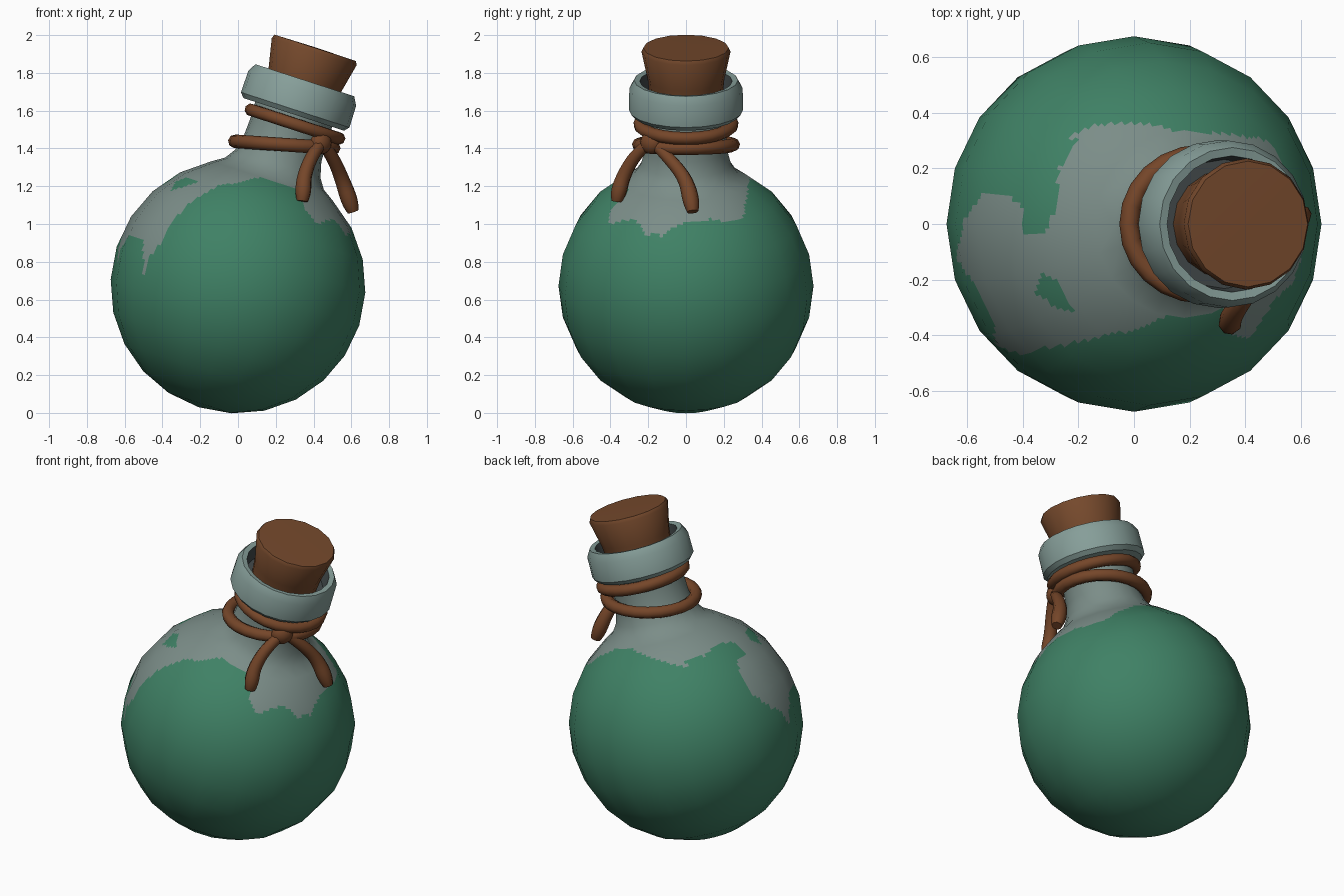
import bpy, bmesh, math
from mathutils import Matrix, Vector

if "Cube" in bpy.data.objects:
    bpy.data.objects.remove(bpy.data.objects["Cube"])

CENTRE = Vector((0, 0, 0.672))
TILT = Matrix.Translation(CENTRE) @ Matrix.Rotation(math.radians(18), 4, 'Y')
R = 0.675


def material(name, rgb):
    m = bpy.data.materials.new(name)
    lin = [((c / 255 + 0.055) / 1.055) ** 2.4 for c in rgb]
    m.diffuse_color = (*lin, 1)
    m.use_nodes = True
    m.node_tree.nodes["Principled BSDF"].inputs["Base Color"].default_value = m.diffuse_color
    return m


GREEN = material("green_liquid", (63, 129, 101))
GLASS = material("grey_glass", (123, 141, 136))
RIM = material("pale_rim_glass", (134, 158, 153))
DARK = material("dark_inside", (66, 73, 74))
CORK = material("cork_brown", (117, 73, 44))
CORD = material("cord_brown", (117, 70, 41))


def lathe(profile, segs):
    """Spin (radius, height) points around the bottle axis; face layer = profile step."""
    bm = bmesh.new()
    rings = []
    for r, t in profile:
        if r == 0:
            rings.append([bm.verts.new((0, 0, t))] * segs)
        else:
            rings.append([bm.verts.new((r * math.cos(a), r * math.sin(a), t))
                          for a in (2 * math.pi * i / segs for i in range(segs))])
    for a, b in zip(rings, rings[1:]):
        for i in range(segs):
            j = (i + 1) % segs
            bm.faces.new(list(dict.fromkeys((a[i], a[j], b[j], b[i]))))
    bmesh.ops.recalc_face_normals(bm, faces=bm.faces)
    return bm


def finish(bm, name, mats, angle=None):
    for f in bm.faces:
        f.smooth = True
    me = bpy.data.meshes.new(name)
    bm.to_mesh(me)
    bm.free()
    for m in mats:
        me.materials.append(m)
    ob = bpy.data.objects.new(name, me)
    bpy.context.collection.objects.link(ob)
    if angle:
        select(ob)
        bpy.ops.object.shade_smooth_by_angle(angle=math.radians(angle))
    return ob


def select(ob):
    bpy.ops.object.select_all(action='DESELECT')
    ob.select_set(True)
    bpy.context.view_layer.objects.active = ob


def inside(x, y, poly):
    hit = False
    for (x1, y1), (x2, y2) in zip(poly, poly[1:] + poly[:1]):
        if (y1 > y) != (y2 > y) and x < (x2 - x1) * (y - y1) / (y2 - y1) + x1:
            hit = not hit
    return hit


# Bare glass above the liquid, outlined as seen from the top
BARE = [(-.64, -.12), (-.56, -.24), (-.50, -.36), (-.50, -.44), (-.42, -.465), (-.28, -.44),
        (-.10, -.40), (0, -.38), (.15, -.32), (.27, -.27), (.33, -.31), (.36, -.40), (.42, -.41),
        (.50, -.28), (.57, -.21), (.60, -.13), (.57, .05), (.54, .20), (.49, .30), (.30, .33),
        (.20, .32), (.10, .35), (-.02, .365), (-.16, .35), (-.25, .31), (-.20, .30), (-.27, .20),
        (-.28, .05), (-.33, -.04), (-.40, -.03), (-.40, .05), (-.44, .10), (-.53, .12), (-.61, .02)]
ISLAND = [(-.34, -.17), (-.28, -.20), (-.21, -.31), (-.25, -.32), (-.35, -.25)]

# Bottle: round body flowing into the neck
profile = [(0, -R)] + [(R * math.cos(math.radians(e)), R * math.sin(math.radians(e)))
                       for e in range(-75, 61, 15)]
profile += [(.275, .625), (.238, .68), (.217, .76), (.212, .86), (.215, 1.0)]
bm = lathe(profile, 20)
bm.transform(TILT)
upper = {e for f in bm.faces if (f.calc_center_median() - CENTRE).length < R
         and f.calc_center_median().z > 0.6 and len(f.verts) == 4 for e in f.edges
         if all((v.co - CENTRE).length < R + 0.001 for v in f.verts)}
bmesh.ops.subdivide_edges(bm, edges=list(upper), cuts=8, use_grid_fill=True)
axis_inv = TILT.inverted()
for f in bm.faces:
    c = f.calc_center_median()
    neck = (axis_inv @ c).z > 0.58
    bare = c.z > 0.7 and inside(c.x, c.y, BARE) and not inside(c.x, c.y, ISLAND)
    f.material_index = 1 if neck or bare else 0
body = finish(bm, "bottle", [GREEN, GLASS])
# keep the coarse outline but shade the ball smoothly
body.data.normals_split_custom_set_from_vertices(
    [(v.co - CENTRE).normalized() if (axis_inv @ v.co).z < 0.59 else (0, 0, 0)
     for v in body.data.vertices])

# Collar with dark inside
bm = lathe([(.20, .955), (.28, .955), (.302, .98), (.300, 1.10), (.275, 1.145), (.245, 1.14),
            (.232, 1.05), (.15, 1.05)], 20)
for f in bm.faces:
    c = f.calc_center_median()
    f.material_index = int(math.hypot(c.x, c.y) < 0.242 and c.z > 1.0)
bm.transform(TILT)
finish(bm, "collar", [RIM, DARK], 40)

# Cork stopper
bm = lathe([(0, 1.02), (.19, 1.02), (.203, 1.15), (.236, 1.305), (.226, 1.325), (0, 1.328)], 16)
bm.transform(TILT)
finish(bm, "cork", [CORK], 40)


def cord(name, pts, radii, cyclic=False):
    cu = bpy.data.curves.new(name, 'CURVE')
    cu.dimensions = '3D'
    cu.bevel_depth = 1.0
    cu.bevel_resolution = 2
    cu.use_fill_caps = True
    s = cu.splines.new('POLY' if cyclic else 'NURBS')
    s.points.add(len(pts) - 1)
    for p, co, r in zip(s.points, pts, radii):
        p.co = (*co, 1)
        p.radius = r
    s.use_cyclic_u = cyclic
    s.use_endpoint_u = True
    s.order_u = 3
    s.resolution_u = 4
    cu.materials.append(CORD)
    ob = bpy.data.objects.new(name, cu)
    bpy.context.collection.objects.link(ob)
    select(ob)
    bpy.ops.object.convert(target='MESH')
    bpy.ops.object.shade_smooth_by_angle(angle=math.radians(50))


# Two cord loops around the neck
N = 24
ring = [(math.cos(2 * math.pi * i / N), math.sin(2 * math.pi * i / N)) for i in range(N)]
cord("upper_cord_loop", [TILT @ Vector((.022 + .245 * c, .245 * s, .908)) for c, s in ring],
     [.034] * N, True)
cord("lower_cord_loop", [(.245 + .262 * c, .25 * s, 1.42 - .018 * c) for c, s in ring],
     [.036] * N, True)

# Knot and two hanging ends
bm = bmesh.new()
bmesh.ops.create_uvsphere(bm, u_segments=12, v_segments=8, radius=1,
                          matrix=Matrix.Translation((.44, -.185, 1.43))
                          @ Matrix.Rotation(math.radians(-42), 4, 'Z')
                          @ Matrix.Diagonal((.05, .065, .06, 1)))
finish(bm, "knot", [CORD])
cord("left_cord_end", [(.45, -.18, 1.44), (.40, -.26, 1.38), (.35, -.33, 1.26),
                       (.345, -.36, 1.16), (.34, -.365, 1.12)], [.03, .034, .038, .046, .03])
cord("right_cord_end", [(.44, -.18, 1.44), (.50, -.10, 1.36), (.55, 0, 1.24),
                        (.595, .03, 1.11), (.61, .035, 1.065)], [.03, .034, .038, .048, .03])
